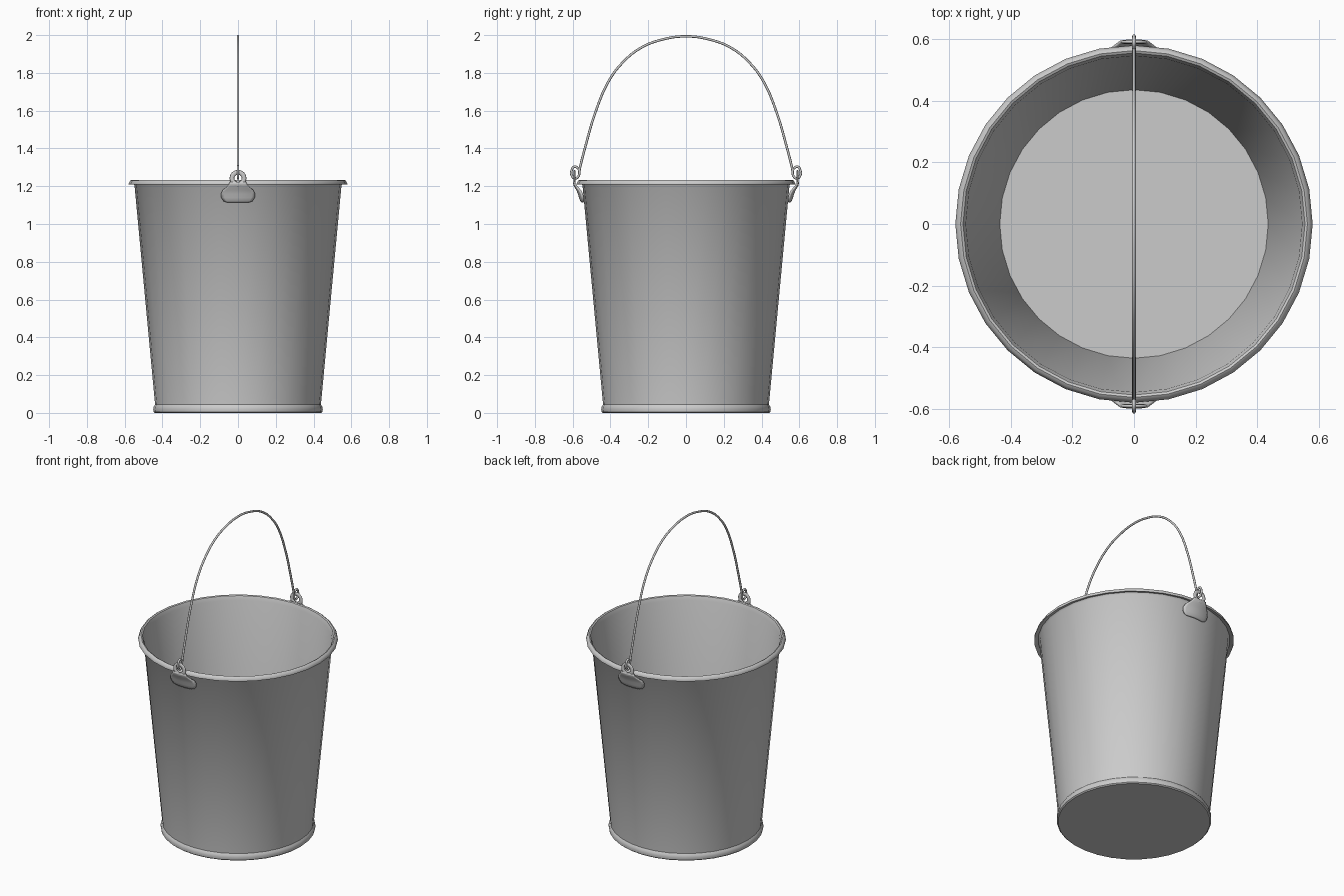
import bpy, bmesh, math

if "Cube" in bpy.data.objects:
    bpy.data.objects.remove(bpy.data.objects["Cube"])


def add_object(name, bm, angle=40):
    bmesh.ops.recalc_face_normals(bm, faces=bm.faces)
    me = bpy.data.meshes.new(name)
    bm.to_mesh(me)
    bm.free()
    ob = bpy.data.objects.new(name, me)
    bpy.context.collection.objects.link(ob)
    bpy.ops.object.select_all(action='DESELECT')
    ob.select_set(True)
    bpy.context.view_layer.objects.active = ob
    bpy.ops.object.shade_smooth_by_angle(angle=math.radians(angle))
    return ob


def lathe(name, profile, sides):
    """Revolve (radius, z) points round z and cap both ends."""
    bm = bmesh.new()
    rings = []
    for r, z in profile:
        rings.append([bm.verts.new((r * math.cos(2 * math.pi * i / sides),
                                    r * math.sin(2 * math.pi * i / sides), z))
                      for i in range(sides)])
    for a, b in zip(rings, rings[1:]):
        for i in range(sides):
            j = (i + 1) % sides
            bm.faces.new((a[i], a[j], b[j], b[i]))
    bm.faces.new(rings[0])
    bm.faces.new(rings[-1])
    return add_object(name, bm)


# Bucket shell: base bead, tapered wall, rolled rim, inner wall and floor
lathe("bucket_body", [
    (0.440, 0.0), (0.447, 0.006), (0.449, 0.02), (0.446, 0.034), (0.439, 0.044),
    (0.548, 1.205), (0.556, 1.214), (0.578, 1.208), (0.579, 1.213),
    (0.571, 1.229), (0.562, 1.234), (0.554, 1.230), (0.545, 1.205),
    (0.435, 0.03)], 32)

# Handle wire with an eye loop at each end
half = [(0.12, 1.978), (0.24, 1.932), (0.34, 1.85), (0.41, 1.755), (0.48, 1.59),
        (0.53, 1.42), (0.563, 1.29), (0.570, 1.252), (0.587, 1.241),
        (0.604, 1.255), (0.605, 1.285), (0.589, 1.304), (0.571, 1.293)]
path = [(-y, z) for y, z in reversed(half)] + [(0, 1.9935)] + half
cu = bpy.data.curves.new("handle", 'CURVE')
cu.dimensions = '3D'
cu.bevel_depth = 0.0065
cu.bevel_resolution = 2
cu.resolution_u = 5
cu.use_fill_caps = True
sp = cu.splines.new('BEZIER')
sp.bezier_points.add(len(path) - 1)
for p, (y, z) in zip(sp.bezier_points, path):
    p.co = (0, y, z)
    p.handle_left_type = p.handle_right_type = 'AUTO'
bpy.context.collection.objects.link(bpy.data.objects.new("handle", cu))


def lug(name, side):
    # Rows of (z, half width, outward distance) shape the pressed plate
    rows = [(1.116, 0.055, 0.549), (1.122, 0.074, 0.555), (1.14, 0.087, 0.562),
            (1.16, 0.09, 0.568), (1.18, 0.08, 0.576), (1.195, 0.062, 0.585),
            (1.21, 0.048, 0.592), (1.222, 0.044, 0.594)]
    n = 10
    bm = bmesh.new()
    grid = []
    for z, w, d in rows:
        row = []
        for i in range(n + 1):
            t = 2 * i / n - 1
            sag = 0.018 * t * t * (w / 0.09) ** 2
            row.append(bm.verts.new((w * t, side * (d - sag), z)))
        grid.append(row)
    for a, b in zip(grid, grid[1:]):
        for i in range(n):
            bm.faces.new((a[i], a[i + 1], b[i + 1], b[i]))
    plate = add_object(name + "_plate", bm, 60)
    sol = plate.modifiers.new("thickness", 'SOLIDIFY')
    sol.thickness = 0.009
    sol.offset = 0
    # Flattened eye ring that the wire hooks through
    bpy.ops.mesh.primitive_torus_add(
        major_radius=0.032, minor_radius=0.0125, major_segments=24,
        minor_segments=8, location=(0, side * 0.59, 1.242),
        rotation=(math.pi / 2, 0, 0))
    eye = bpy.context.object
    eye.name = name + "_eye"
    eye.scale = (1, 1, 0.5)
    bpy.ops.object.shade_smooth()


lug("front_lug", -1)
lug("back_lug", 1)
